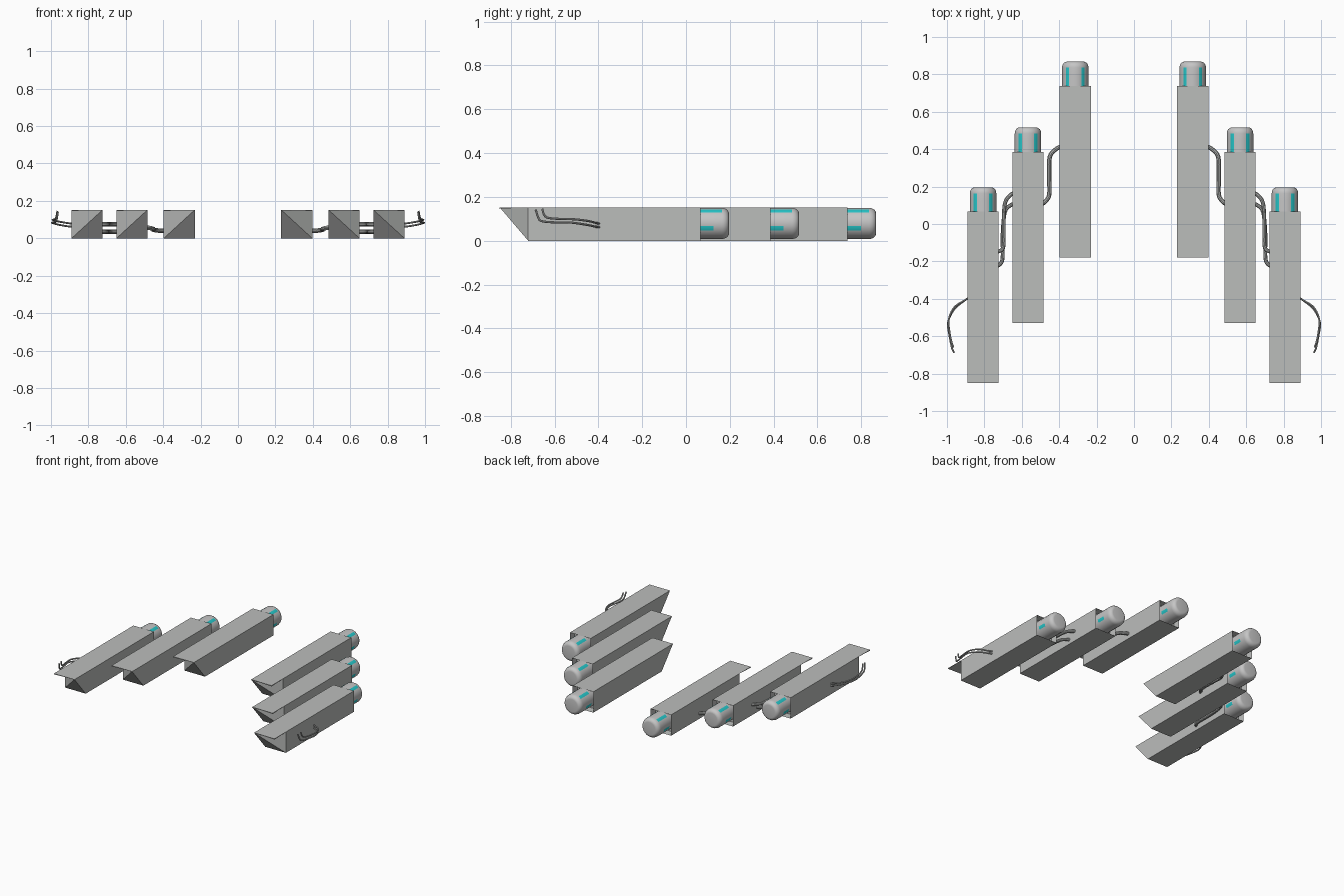
import bpy, bmesh, math
from mathutils import Vector

if "Cube" in bpy.data.objects:
    bpy.data.objects.remove(bpy.data.objects["Cube"])


def material(name, rgb):
    m = bpy.data.materials.new(name)
    m.diffuse_color = (*rgb, 1)
    m.use_nodes = True
    m.node_tree.nodes["Principled BSDF"].inputs["Base Color"].default_value = m.diffuse_color
    return m


GREY = material("casing_grey", (0.50, 0.51, 0.50))
LIGHT = material("nozzle_grey", (0.56, 0.56, 0.56))
CYAN = material("glow_cyan", (0.02, 0.58, 0.60))
HOSE = material("hose_grey", (0.45, 0.46, 0.45))


def finish(name, bm, mats, smooth=False):
    me = bpy.data.meshes.new(name)
    bm.to_mesh(me)
    bm.free()
    ob = bpy.data.objects.new(name, me)
    bpy.context.collection.objects.link(ob)
    for m in mats:
        me.materials.append(m)
    if smooth:
        bpy.ops.object.select_all(action='DESELECT')
        ob.select_set(True)
        bpy.context.view_layer.objects.active = ob
        bpy.ops.object.shade_smooth_by_angle(angle=math.radians(32))
    return ob


def casing(name, s, xi, xo, front, back, top=0.152, cut=0.13):
    """Box with a corner-cut front, an overhanging top lip and a recessed back."""
    bm = bmesh.new()
    c = front + cut
    pts = dict(A=(xi, front, top), B=(xi, c, 0), C=(xo, c, 0), D=(xo, c, top),
               E=(xo, front, top), L=(xo, front, top - 0.006),
               G=(xi, back, top), H=(xo, back, top), I=(xi, back, 0), J=(xo, back, 0))
    v = {k: bm.verts.new((s * p[0], p[1], p[2])) for k, p in pts.items()}
    faces = {}
    for f in ("AEDHG", "CJHD", "GIBA", "BIJC", "ABC", "ACD", "ADL", "ALE", "LDE", "HJIG"):
        order = f if s > 0 else f[::-1]
        faces[f] = bm.faces.new([v[k] for k in order])
    bm.normal_update()
    bmesh.ops.inset_individual(bm, faces=[faces["HJIG"]], thickness=0.004, depth=-0.05)
    return finish(name, bm, [GREY])


def nozzle(name, cx, y0):
    """Rounded barrel with cyan stripes, every fourth of 20 sides."""
    bm = bmesh.new()
    r, cz, n = 0.0715, 0.079, 20
    prof = [(-0.05, r), (0.0, r), (0.06, r), (0.098, r)]
    for i in range(1, 6):
        a = math.radians(i * 15)
        prof.append((0.098 + 0.032 * math.sin(a), r - 0.026 * (1 - math.cos(a))))
    prof.append((0.13, r - 0.026))
    rings = []
    for dy, rad in prof:
        ring = []
        for k in range(n):
            a = math.radians(18 * k - 9)
            ring.append(bm.verts.new((cx + rad * math.cos(a), y0 + dy, cz + rad * math.sin(a))))
        rings.append(ring)
    for j in range(len(rings) - 1):
        for k in range(n):
            k2 = (k + 1) % n
            f = bm.faces.new((rings[j][k], rings[j + 1][k], rings[j + 1][k2], rings[j][k2]))
            # upper stripes are long, side stripes short
            if (k in (3, 7) and j in (1, 2)) or (k in (11, 19) and j == 1):
                f.material_index = 1
    bm.faces.new(rings[-1][::-1])
    bm.faces.new(rings[0])
    bmesh.ops.recalc_face_normals(bm, faces=bm.faces[:])
    return finish(name, bm, [LIGHT, CYAN], True)


def hose(name, s, pts, rad):
    """Smooth tube through the given points."""
    P = [Vector((s * p[0], p[1], p[2])) for p in pts]
    P = [2 * P[0] - P[1]] + P + [2 * P[-1] - P[-2]]
    path = []
    for i in range(1, len(P) - 2):
        a, b, c, d = P[i - 1:i + 3]
        for k in range(5):
            t = k / 5
            path.append(0.5 * (2 * b + (c - a) * t + (2 * a - 5 * b + 4 * c - d) * t * t
                               + (3 * b - a - 3 * c + d) * t ** 3))
    path.append(P[-2])
    bm = bmesh.new()
    rings, n = [], 10
    side = None
    for i, p in enumerate(path):
        tan = (path[min(i + 1, len(path) - 1)] - path[max(i - 1, 0)]).normalized()
        ref = side if side else Vector((0, 0, 1))
        side = (ref - tan * ref.dot(tan)).normalized()
        up = tan.cross(side)
        rings.append([bm.verts.new(p + rad * (side * math.cos(2 * math.pi * k / n)
                                              + up * math.sin(2 * math.pi * k / n))) for k in range(n)])
    for r0, r1 in zip(rings, rings[1:]):
        for k in range(n):
            bm.faces.new((r0[k], r0[(k + 1) % n], r1[(k + 1) % n], r1[k]))
    bm.faces.new(rings[0])
    bm.faces.new(rings[-1])
    bmesh.ops.recalc_face_normals(bm, faces=bm.faces[:])
    return finish(name, bm, [HOSE], True)


# name, inner x, front y, back y
PODS = [("inner", 0.231, -0.18, 0.738), ("middle", 0.484, -0.529, 0.386), ("outer", 0.724, -0.85, 0.066)]
W = 0.166

# hoses between pods, then thin loose cables on the outer pods
HOSES = [
    ("inner_hose", 0.012, [(0.38, 0.415, 0.04), (0.41, 0.405, 0.04), (0.45, 0.36, 0.045),
                           (0.453, 0.25, 0.05), (0.453, 0.16, 0.05), (0.47, 0.125, 0.055), (0.50, 0.10, 0.055)]),
    ("upper_hose", 0.011, [(0.63, 0.17, 0.075), (0.66, 0.155, 0.075), (0.69, 0.11, 0.075),
                           (0.697, 0.0, 0.075), (0.697, -0.11, 0.075), (0.71, -0.14, 0.075), (0.74, -0.15, 0.075)]),
    ("lower_hose", 0.011, [(0.63, 0.11, 0.035), (0.66, 0.10, 0.035), (0.69, 0.065, 0.035),
                           (0.702, -0.05, 0.035), (0.702, -0.17, 0.035), (0.712, -0.21, 0.035), (0.74, -0.23, 0.035)]),
    ("upper_cable", 0.005, [(0.87, -0.385, 0.08), (0.90, -0.405, 0.08), (0.96, -0.445, 0.09), (0.99, -0.51, 0.098),
                            (0.986, -0.58, 0.10), (0.976, -0.63, 0.105), (0.97, -0.648, 0.12), (0.966, -0.656, 0.146)]),
    ("lower_cable", 0.005, [(0.87, -0.385, 0.063), (0.90, -0.405, 0.063), (0.96, -0.455, 0.073), (0.994, -0.525, 0.083),
                            (0.986, -0.60, 0.084), (0.974, -0.66, 0.09), (0.968, -0.675, 0.108), (0.963, -0.686, 0.142)]),
]

for s, tag in ((1, "right"), (-1, "left")):
    for name, xi, f, b in PODS:
        casing(f"{name}_casing_{tag}", s, xi, xi + W, f, b)
        nozzle(f"{name}_nozzle_{tag}", s * (xi + W / 2), b)
    for name, rad, pts in HOSES:
        hose(f"{name}_{tag}", s, pts, rad)
